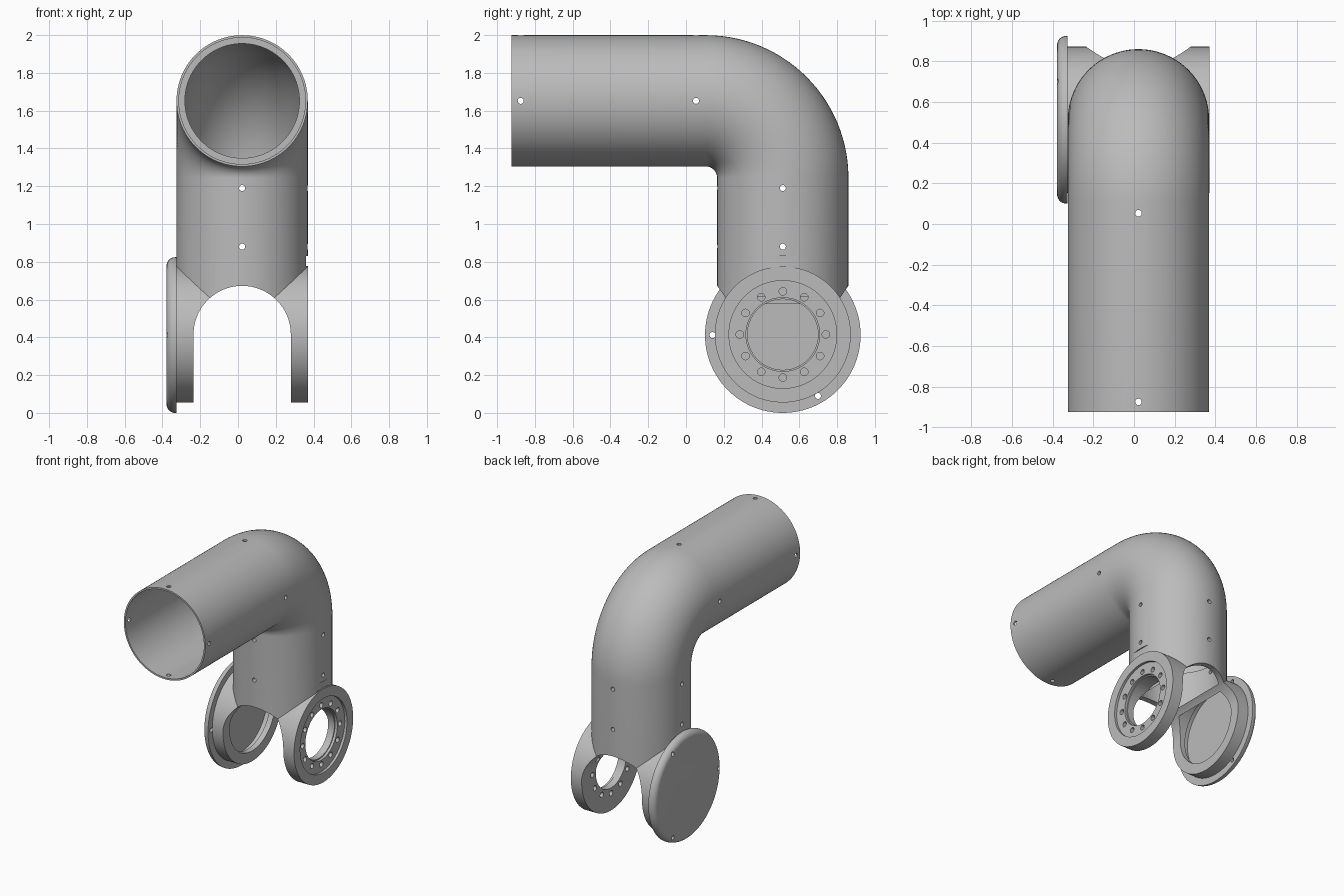
import bpy, bmesh
from math import sin, cos, pi, radians
from mathutils import Vector

if "Cube" in bpy.data.objects:
    bpy.data.objects.remove(bpy.data.objects["Cube"])

X, Y, Z = Vector((1, 0, 0)), Vector((0, 1, 0)), Vector((0, 0, 1))
CX, CY = 0.022, 0.5125            # column centre
TOP, PIVOT = 1.652, 0.415         # heights of the upper tube and the fork axis
R, R_THIN, R_SLEEVE = 0.3475, 0.335, 0.303
BEND = 0.4075
BEND_Y, BEND_Z = CY - BEND, TOP - BEND

grey = bpy.data.materials.new("light_grey")
grey.use_nodes = True
grey.diffuse_color = (0.5, 0.5, 0.5, 1)
grey.node_tree.nodes["Principled BSDF"].inputs["Base Color"].default_value = grey.diffuse_color


def loft(bm, stations, closed=False, sides=96):
    """Skin circles given as (centre, axis, radius)."""
    rings = []
    for centre, axis, r in stations:
        u = X if abs(axis.x) < 0.5 else Y
        v = axis.cross(u)
        rings.append([bm.verts.new(centre + r * (cos(a) * u + sin(a) * v))
                      for a in (2 * pi * i / sides for i in range(sides))])
    pairs = list(zip(rings, rings[1:]))
    if closed:
        pairs.append((rings[-1], rings[0]))
    else:
        bm.faces.new(rings[0])
        bm.faces.new(rings[-1])
    for a, b in pairs:
        for i in range(sides):
            j = (i + 1) % sides
            bm.faces.new((a[i], a[j], b[j], b[i]))


def rod(bm, centre, axis, start, end, r, sides=96):
    loft(bm, [(centre + axis * start, axis, r), (centre + axis * end, axis, r)], sides=sides)


def lathe(bm, centre, profile):
    """Turn (x offset, radius) pairs around the x axis."""
    loft(bm, [(centre + X * x, X, r) for x, r in profile])


def prism(bm, points, y0, y1):
    """Extrude an x-z outline along y."""
    face = bm.faces.new([bm.verts.new((x, y0, z)) for x, z in points])
    out = bmesh.ops.extrude_face_region(bm, geom=[face])["geom"]
    bmesh.ops.translate(bm, vec=Y * (y1 - y0),
                        verts=[g for g in out if isinstance(g, bmesh.types.BMVert)])


def make(name, bm):
    bmesh.ops.recalc_face_normals(bm, faces=bm.faces)
    mesh = bpy.data.meshes.new(name)
    bm.to_mesh(mesh)
    bm.free()
    mesh.materials.append(grey)
    ob = bpy.data.objects.new(name, mesh)
    bpy.context.collection.objects.link(ob)
    return ob


def select(ob):
    bpy.ops.object.select_all(action='DESELECT')
    ob.select_set(True)
    bpy.context.view_layer.objects.active = ob


def boolean(ob, bm, operation='DIFFERENCE'):
    tool = make("helper", bm)
    tool.hide_render = True
    mod = ob.modifiers.new("cut", 'BOOLEAN')
    mod.object, mod.operation, mod.solver = tool, operation, 'EXACT'
    select(ob)
    bpy.ops.object.modifier_apply(modifier=mod.name)
    bpy.data.objects.remove(tool)


def finish(ob):
    select(ob)
    bpy.ops.object.shade_smooth_by_angle(angle=radians(30))


def level(y, r):
    return (Vector((CX, y, TOP)), Y, r)


def column(z, r):
    return (Vector((CX, CY, z)), -Z, r)


def elbow(r, steps=28):
    angles = [pi / 2 * i / steps for i in range(steps + 1)]
    return [(Vector((CX, BEND_Y + BEND * sin(a), BEND_Z + BEND * cos(a))),
             Vector((0, cos(a), -sin(a))), r) for a in angles]


# Bent tube: outer skin down the path, stepped inner skin back up
bm = bmesh.new()
outer = [level(-0.925, R)] + elbow(R) + [column(0.5, R)]
inner = [level(-0.925, R_THIN), level(0, R_THIN), level(0, R_SLEEVE)] + elbow(R_SLEEVE)
inner += [column(1.14, R_SLEEVE), column(1.14, R_THIN), column(0.93, R_THIN),
          column(0.93, R_SLEEVE), column(0.5, R_SLEEVE)]
loft(bm, outer + inner[::-1], closed=True)
body = make("bent_tube_with_fork", bm)

# Fork: cross cylinder joined on, then hollowed and slotted with an arch
axle = Vector((CX, CY, PIVOT))
bm = bmesh.new()
rod(bm, axle, X, -0.349, 0.349, 0.36)
boolean(body, bm, 'UNION')

bm = bmesh.new()
rod(bm, axle, Z, 0.2, 0.44, R_SLEEVE - 0.0005)
boolean(body, bm)

bm = bmesh.new()
gap = 0.2575
arch = [(CX + gap * cos(pi * i / 48), PIVOT + gap * sin(pi * i / 48)) for i in range(49)]
prism(bm, arch + [(CX - gap, -0.2), (CX + gap, -0.2)], 0, 1.1)
boolean(body, bm)

# Bearing seats: stepped bore in the right arm, wide bore in the left arm
bm = bmesh.new()
lathe(bm, axle, [(0.2, 0.187), (0.31, 0.187), (0.31, 0.195),
                 (0.33, 0.195), (0.33, 0.285), (0.4, 0.285)])
lathe(bm, axle, [(-0.4, 0.31), (-0.3, 0.31), (-0.3, 0.28), (-0.2, 0.28)])
# Clearance notch above the right arm
prism(bm, [(CX + 0.339, 0.777), (CX + 0.4, 0.777), (CX + 0.4, 0.83), (CX + 0.339, 0.83)],
      CY - 0.2, CY + 0.2)
boolean(body, bm)

# Screw holes: four around the tube at each station, twelve around the bore
bm = bmesh.new()
for y in (-0.875, 0.053):
    for d in (X, -X, Z, -Z):
        rod(bm, Vector((CX, y, TOP)), d, 0.25, 0.4, 0.016, 20)
for z in (0.88, 1.19):
    for d in (X, -X, Y, -Y):
        rod(bm, Vector((CX, CY, z)), d, 0.25, 0.4, 0.016, 20)
for i in range(12):
    a = pi * i / 6
    rod(bm, axle + 0.228 * (cos(a) * Y + sin(a) * Z), X, 0.2, 0.4, 0.02, 20)
boolean(body, bm)
finish(body)

# Round cover with a rolled outer edge on the right-hand arm
bm = bmesh.new()
hub = Vector((-0.326, CY, 0.412))
edge = [(-0.008 - 0.044 * sin(a), 0.368 + 0.044 * cos(a))
        for a in (pi / 2 * i / 10 for i in range(11))]
lathe(bm, hub, [(0, 0.412)] + edge)
cover = make("arm_cover", bm)
bm = bmesh.new()
for a in (pi / 3, pi, -pi / 3):
    rod(bm, hub + 0.372 * (cos(a) * Y + sin(a) * Z), X, -0.1, 0.1, 0.016, 20)
boolean(cover, bm)
finish(cover)
